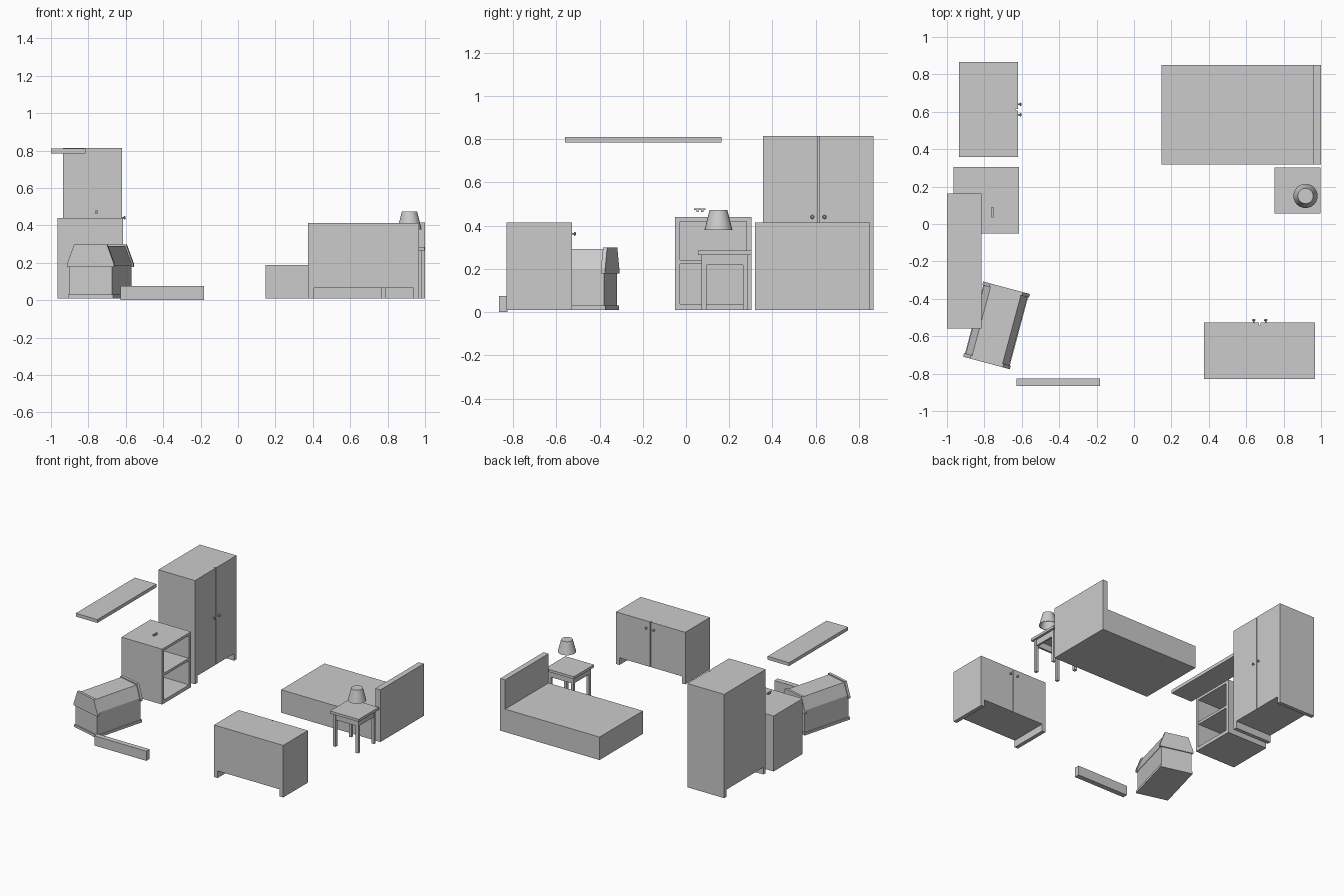
import bpy, bmesh, math
from mathutils import Matrix, Vector

if "Cube" in bpy.data.objects:
    bpy.data.objects.remove(bpy.data.objects["Cube"])


def finish(bm, name):
    bmesh.ops.recalc_face_normals(bm, faces=bm.faces)
    me = bpy.data.meshes.new(name)
    bm.to_mesh(me)
    bm.free()
    ob = bpy.data.objects.new(name, me)
    bpy.context.collection.objects.link(ob)
    return ob


def box(name, x0, x1, y0, y1, z0, z1):
    bm = bmesh.new()
    bmesh.ops.create_cube(bm, size=1)
    for v in bm.verts:
        v.co = Vector(((x0 + x1) / 2 + v.co.x * (x1 - x0),
                       (y0 + y1) / 2 + v.co.y * (y1 - y0),
                       (z0 + z1) / 2 + v.co.z * (z1 - z0)))
    return finish(bm, name)


def prism(name, pts, y0, y1):
    """Extrude an x/z profile along y."""
    bm = bmesh.new()
    f = bm.faces.new([bm.verts.new((x, y0, z)) for x, z in pts])
    r = bmesh.ops.extrude_face_region(bm, geom=[f])
    vs = [e for e in r["geom"] if isinstance(e, bmesh.types.BMVert)]
    bmesh.ops.translate(bm, verts=vs, vec=(0, y1 - y0, 0))
    return finish(bm, name)


def lathe(name, pts, mat, n=24):
    """Spin an r/z profile about z; the ends may touch the axis."""
    bm = bmesh.new()
    vs = [bm.verts.new((r, 0, z)) for r, z in pts]
    es = [bm.edges.new(p) for p in zip(vs, vs[1:])]
    bmesh.ops.spin(bm, geom=vs + es, cent=(0, 0, 0), axis=(0, 0, 1),
                   angle=2 * math.pi, steps=n)
    bmesh.ops.remove_doubles(bm, verts=bm.verts, dist=1e-5)
    bm.transform(mat)
    ob = finish(bm, name)
    for p in ob.data.polygons:
        p.use_smooth = True
    ob.data.set_sharp_from_angle(angle=math.radians(35))
    return ob


def cabinet(name, w, d, z1, knob_z, knob_gap, mat):
    """Two-door cabinet on side feet, doors on local +y."""
    h, t, z0, zb = w / 2, 0.03, 0.01, 0.065
    body = prism(name, [(-h, z0), (-h + t, z0), (-h + t, zb), (h - t, zb),
                        (h - t, z0), (h, z0), (h, z1), (-h, z1)], -d / 2, d / 2)
    gap = box(name + "_gap_cutter", -.004, .004, d / 2 - .015, d / 2 + .02, zb - .02, z1 + .02)
    gap.hide_render = True
    gap.display_type = 'WIRE'
    body.matrix_world = gap.matrix_world = mat
    m = body.modifiers.new("door_gap", 'BOOLEAN')
    m.operation, m.object, m.solver = 'DIFFERENCE', gap, 'EXACT'
    for s in (-1, 1):
        k = mat @ Matrix.Translation((s * knob_gap / 2, d / 2, knob_z)) \
            @ Matrix.Rotation(-math.pi / 2, 4, 'X')
        lathe(name + "_knob", [(0, -.002), (.004, -.002), (.004, .007), (.009, .01),
                               (.009, .014), (.005, .018), (0, .018)], k, 12)


# Wardrobe and low dresser
cabinet("wardrobe", .51, .315, .815, .44, .056,
        Matrix.Translation((-.777, .612, 0)) @ Matrix.Rotation(-math.pi / 2, 4, 'Z'))
cabinet("dresser", .594, .303, .414, .362, .064, Matrix.Translation((.672, -.678, 0)))

# Bed
prism("bed", [(.147, .01), (1, .01), (1, .415), (.957, .415), (.957, .188), (.147, .188)],
      .318, .85)

# Nightstand
box("nightstand_top", .751, .997, .056, .302, .265, .285)
for i, x in enumerate((.766, .960)):
    for y in (.072, .264):
        box("nightstand_leg", x, x + .022, y, y + .022, .01, .265)
    box("nightstand_side_apron", x + .003, x + .019, .094, .264, .218, .265)
for y in (.075, .267):
    box("nightstand_end_apron", .788, .960, y, y + .016, .218, .265)

# Lamp shade, a thin shell with an open underside
lathe("lamp_shade", [(0, .473), (.041, .473), (.065, .379), (.061, .379), (.038, .468), (0, .468)],
      Matrix.Translation((.917, .15, 0)), 24)

# Open bookcase facing +x
x0, x1, y0, y1 = -.965, -.615, -.052, .304
box("bookcase_top", x0, x1, y0, y1, .42, .44)
box("bookcase_base", x0, x1, y0, y1, .01, .037)
for y in (y0, y1 - .025):
    box("bookcase_side", x0, x1, y, y + .025, .037, .42)
box("bookcase_back", x0, x0 + .02, y0 + .025, y1 - .025, .037, .42)
box("bookcase_shelf", x0 + .02, x1 - .003, y0 + .025, y1 - .025, .222, .242)

# Small handle-shaped ornament above the bookcase
box("ornament_bar", -.762, -.752, .036, .09, .473, .479)
for y in (.048, .07):
    box("ornament_foot", -.765, -.749, y, y + .01, .464, .474)

# Wall shelf and low skirting bar
box("wall_shelf", -1, -.815, -.56, .164, .784, .81)
box("skirting_bar", -.627, -.181, -.865, -.825, 0, .075)

# Trunk: body, lid, end ribs and plinth, turned on the floor
def lid_profile(wide, top, z0, z1):
    return [(-wide, z0), (wide, z0), (wide, z0 + .018), (top, z1), (-top, z1), (-wide, z0 + .018)]


trunk = [box("trunk_body", -.117, .117, -.2, .2, .025, .185),
         prism("trunk_lid", lid_profile(.12, .084, .182, .291), -.195, .195),
         box("trunk_plinth", -.124, .124, -.208, .208, .01, .03)]
for y in (-.208, .188):
    trunk.append(prism("trunk_lid_rib", lid_profile(.129, .09, .178, .299), y, y + .02))
for ob in trunk:
    ob.matrix_world = Matrix.Translation((-.735, -.542, 0)) @ Matrix.Rotation(math.radians(-15), 4, 'Z')
